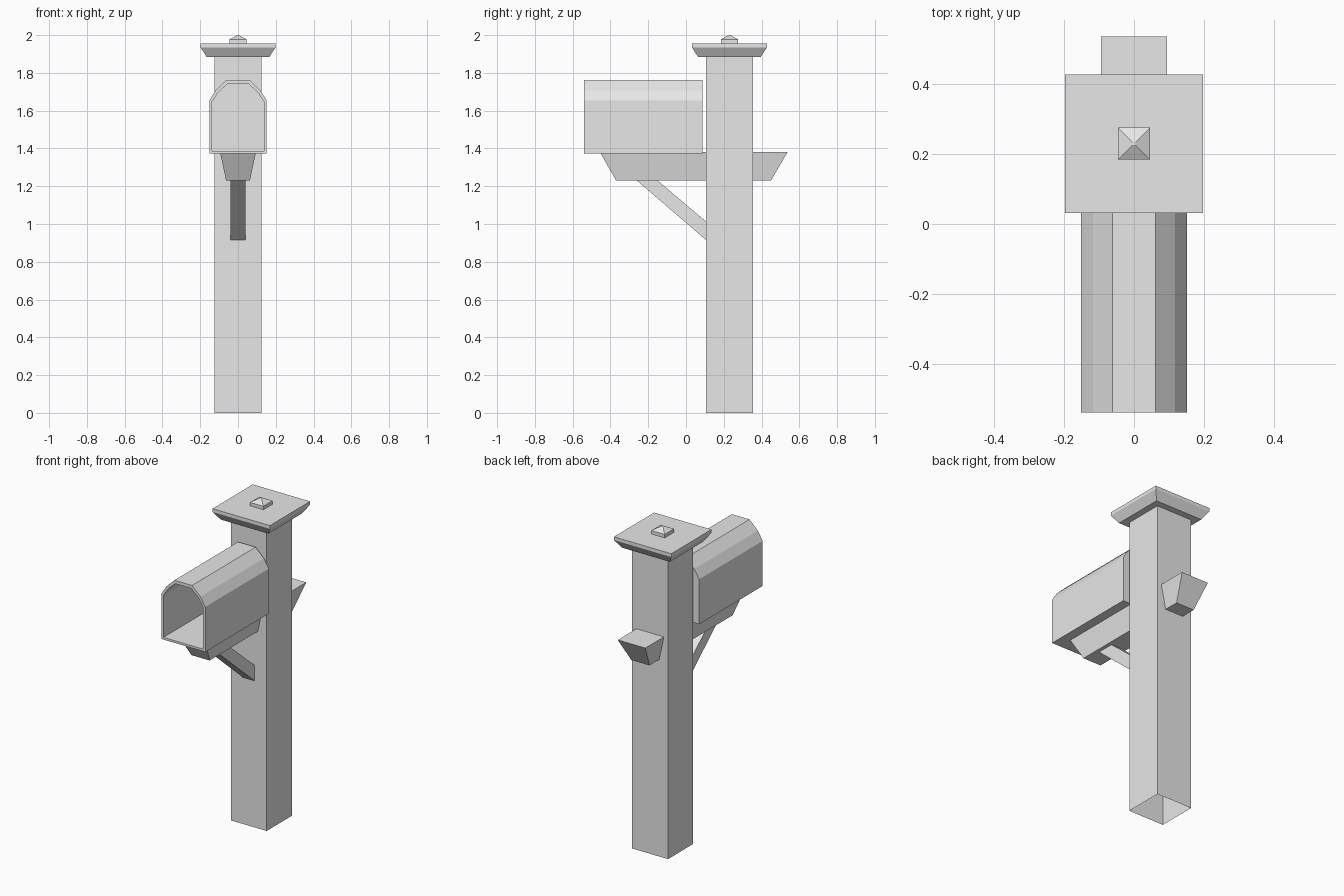
import bpy, bmesh

if "Cube" in bpy.data.objects:
    bpy.data.objects.remove(bpy.data.objects["Cube"], do_unlink=True)

grey = bpy.data.materials.new("plain grey")
grey.use_nodes = True
grey.diffuse_color = (0.8, 0.8, 0.8, 1)
grey.node_tree.nodes["Principled BSDF"].inputs["Base Color"].default_value = (0.8, 0.8, 0.8, 1)

POST_Y = 0.23  # centre of the post and its cap


def loft(name, rings, start=True, end=True):
    """Bridge rings of points with quads, optionally closing either end."""
    bm = bmesh.new()
    loops = [[bm.verts.new(p) for p in ring] for ring in rings]
    for a, b in zip(loops, loops[1:]):
        for i in range(len(a)):
            j = (i + 1) % len(a)
            bm.faces.new((a[i], a[j], b[j], b[i]))
    if start:
        bm.faces.new(loops[0][::-1])
    if end:
        bm.faces.new(loops[-1])
    bmesh.ops.remove_doubles(bm, verts=bm.verts, dist=0.0001)
    bmesh.ops.recalc_face_normals(bm, faces=bm.faces)
    mesh = bpy.data.meshes.new(name)
    bm.to_mesh(mesh)
    bm.free()
    mesh.materials.append(grey)
    obj = bpy.data.objects.new(name, mesh)
    bpy.context.collection.objects.link(obj)
    return obj


def rect(hx, y0, y1, z):
    return [(-hx, y0, z), (hx, y0, z), (hx, y1, z), (-hx, y1, z)]


def square(h, z):
    return rect(h, POST_Y - h, POST_Y + h, z)


def arch(half, y):
    """Mirror a half outline (x, z) into a closed ring at depth y."""
    return [(x, y, z) for x, z in half] + [(-x, y, z) for x, z in reversed(half)]


# Hollow post, open at the foot
loft("post", [square(0.124, 0), square(0.124, 1.885)], start=False, end=False)

# Flared cap and its small pointed finial
loft("post_cap", [square(0.165, 1.883), square(0.198, 1.934), square(0.198, 1.955)])
loft("cap_finial", [square(0.046, 1.955), square(0.046, 1.977), square(0.004, 2.0)])

# Tapered support beam through the post
loft("support_beam", [rect(0.063, -0.37, 0.45, 1.23), rect(0.095, -0.455, 0.537, 1.38)])

# Diagonal brace under the beam
side = [(0.106, 0.915), (0.106, 1.013), (-0.15, 1.23), (-0.26, 1.23)]
loft("diagonal_brace", [[(x, y, z) for y, z in side] for x in (-0.04, 0.04)])

# Mailbox shell with a faceted arch, open at the front
outer = [(0.152, 1.372), (0.152, 1.653), (0.118, 1.708), (0.061, 1.763)]
inner = [(0.137, 1.386), (0.137, 1.648), (0.105, 1.697), (0.054, 1.743)]
loft("mailbox", [arch(outer, 0.087), arch(outer, -0.54), arch(inner, -0.54), arch(inner, 0.073)])
